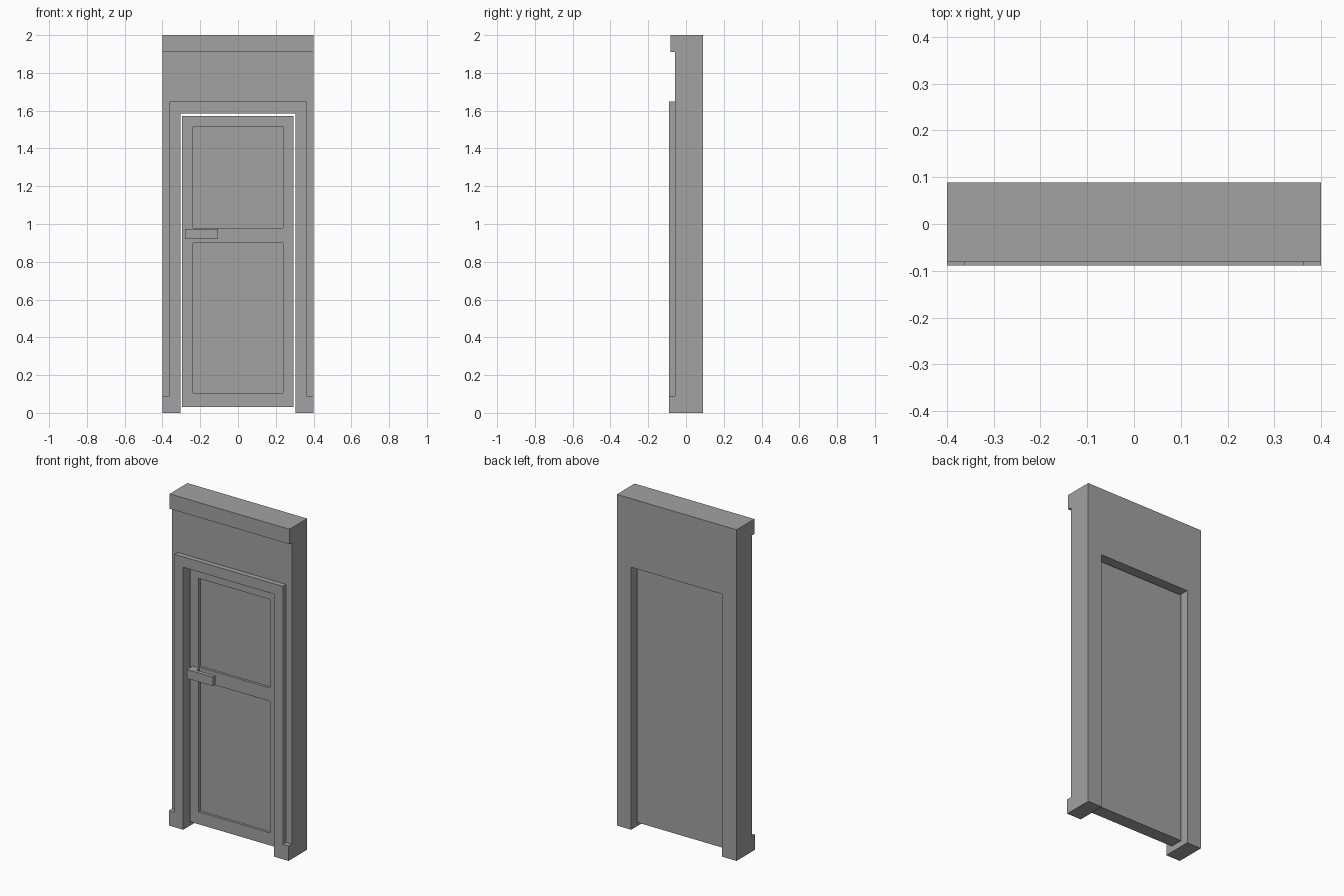
import bpy
import bmesh

if "Cube" in bpy.data.objects:
    bpy.data.objects.remove(bpy.data.objects["Cube"], do_unlink=True)

COLOUR = (0.36, 0.36, 0.36, 1)
grey = bpy.data.materials.new("plain_grey")
grey.use_nodes = True
grey.diffuse_color = COLOUR
grey.node_tree.nodes["Principled BSDF"].inputs["Base Color"].default_value = COLOUR

FRONT, WALL_FRONT, BACK = -0.089, -0.058, 0.089
OPEN_X, OPEN_Z = 0.304, 1.585


def finish(name, bm):
    bmesh.ops.recalc_face_normals(bm, faces=bm.faces)
    mesh = bpy.data.meshes.new(name)
    bm.to_mesh(mesh)
    bm.free()
    mesh.materials.append(grey)
    obj = bpy.data.objects.new(name, mesh)
    bpy.context.collection.objects.link(obj)
    return obj


def extrude_outline(name, outline, y0, y1):
    """Extrude a closed front outline of (x, z) points from y0 back to y1."""
    bm = bmesh.new()
    face = bm.faces.new([bm.verts.new((x, y0, z)) for x, z in outline])
    moved = bmesh.ops.extrude_face_region(bm, geom=[face])["geom"]
    verts = [v for v in moved if isinstance(v, bmesh.types.BMVert)]
    bmesh.ops.translate(bm, vec=(0, y1 - y0, 0), verts=verts)
    return finish(name, bm)


def mirrored(half):
    """Complete a half outline by mirroring it across x = 0."""
    return half + [(-x, z) for x, z in reversed(half)]


def rect(x0, x1, z0, z1):
    return [(x0, z0), (x1, z0), (x1, z1), (x0, z1)]


# Wall with the doorway, and the ledge along its top
extrude_outline("wall", mirrored([(OPEN_X, OPEN_Z), (OPEN_X, 0), (0.4, 0), (0.4, 2)]),
                WALL_FRONT, BACK)
extrude_outline("top_ledge", rect(-0.4, 0.4, 1.91, 2), -0.081, WALL_FRONT)

# Raised door surround with wider feet
extrude_outline("door_surround",
                mirrored([(OPEN_X, OPEN_Z), (OPEN_X, 0), (0.4, 0), (0.4, 0.09),
                          (0.362, 0.09), (0.362, 1.648)]), FRONT, WALL_FRONT)

# Door leaf: the front is a grid of faces, and the two panel cells are sunk
DOOR_FRONT, DOOR_BACK, SINK = -0.035, 0.045, 0.015
xs = [-0.297, -0.238, 0.238, 0.295]
zs = [0.03, 0.105, 0.9, 0.98, 1.515, 1.573]
bm = bmesh.new()
grid = [[bm.verts.new((x, DOOR_FRONT, z)) for x in xs] for z in zs]
panels, cells = [], []
for row in range(len(zs) - 1):
    for col in range(len(xs) - 1):
        face = bm.faces.new((grid[row][col], grid[row][col + 1],
                             grid[row + 1][col + 1], grid[row + 1][col]))
        cells.append(face)
        if col == 1 and row in (1, 3):
            panels.append(face)
back = bmesh.ops.extrude_face_region(bm, geom=cells, use_keep_orig=True)["geom"]
bmesh.ops.translate(bm, vec=(0, DOOR_BACK - DOOR_FRONT, 0),
                    verts=[v for v in back if isinstance(v, bmesh.types.BMVert)])
bmesh.ops.recalc_face_normals(bm, faces=bm.faces)
for panel in panels:
    bmesh.ops.inset_individual(bm, faces=[panel], thickness=0, depth=-SINK)
finish("door_leaf", bm)

# Handle: a flat lever on a short stem
extrude_outline("handle_lever", rect(-0.28, -0.105, 0.92, 0.974), -0.088, -0.065)
extrude_outline("handle_stem", rect(-0.28, -0.232, 0.92, 0.974), -0.065, DOOR_FRONT)
